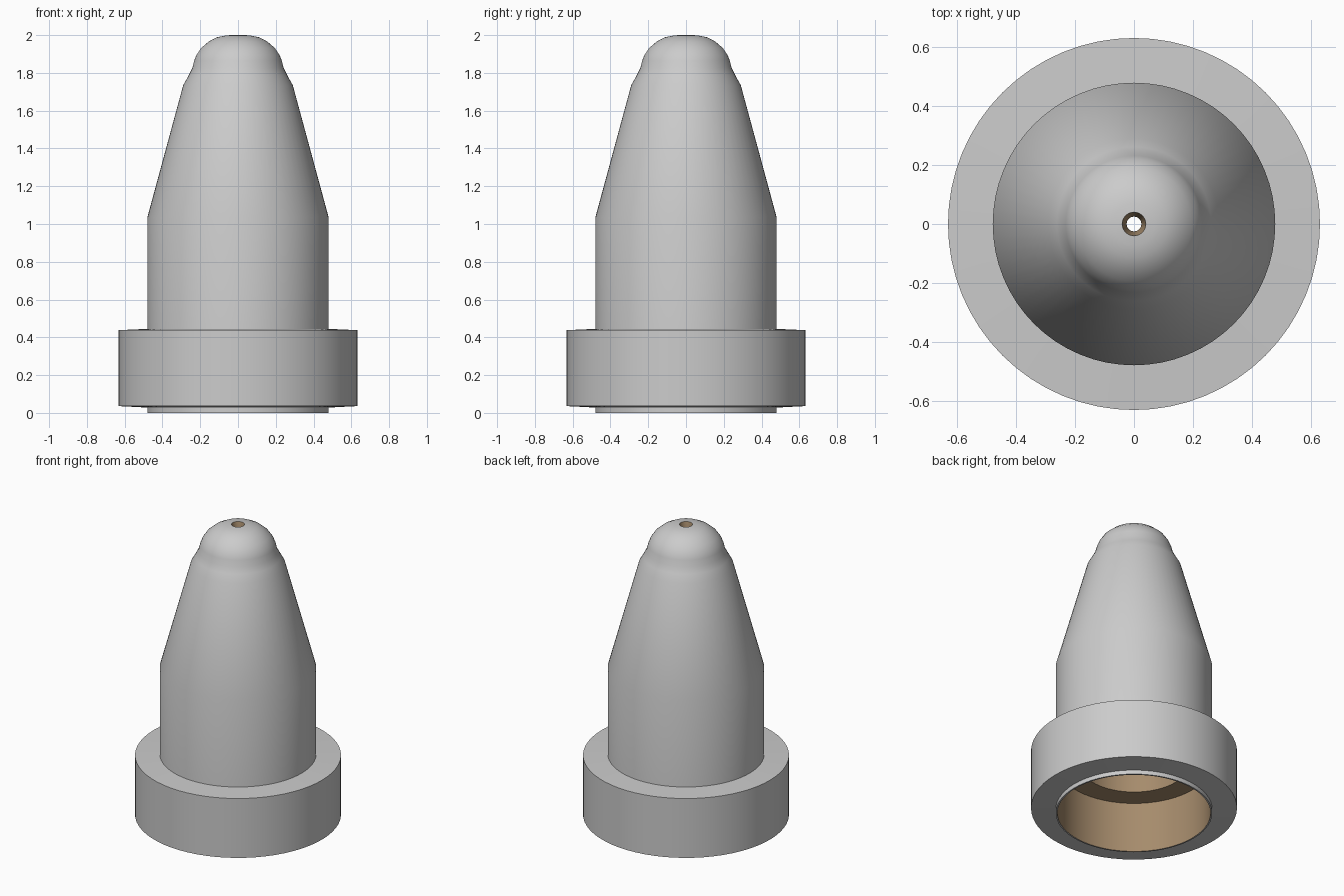
import bpy, bmesh, math

if "Cube" in bpy.data.objects:
    bpy.data.objects.remove(bpy.data.objects["Cube"])

SEGMENTS = 64

tan = bpy.data.materials.new("bore_tan")
tan.diffuse_color = (0.38, 0.26, 0.15, 1)
tan.use_nodes = True
tan.node_tree.nodes["Principled BSDF"].inputs["Base Color"].default_value = tan.diffuse_color


def revolve(name, profile, closed=False, material=None):
    """Spin an (r, z) profile around z; the surface faces right of its direction of travel."""
    bm = bmesh.new()
    rings = []
    for r, z in profile:
        rings.append([bm.verts.new((r * math.cos(a), r * math.sin(a), z))
                      for a in (2 * math.pi * i / SEGMENTS for i in range(SEGMENTS))])
    pairs = list(zip(rings, rings[1:]))
    if closed:
        pairs.append((rings[-1], rings[0]))
    for low, high in pairs:
        for i in range(SEGMENTS):
            j = (i + 1) % SEGMENTS
            bm.faces.new((low[i], low[j], high[j], high[i]))
    mesh = bpy.data.meshes.new(name)
    bm.to_mesh(mesh)
    bm.free()
    obj = bpy.data.objects.new(name, mesh)
    bpy.context.collection.objects.link(obj)
    if material:
        mesh.materials.append(material)
    bpy.ops.object.select_all(action='DESELECT')
    bpy.context.view_layer.objects.active = obj
    obj.select_set(True)
    bpy.ops.object.shade_smooth_by_angle(angle=math.radians(35))
    return obj


# Outer body: straight barrel, tapered cone, rounded tip
revolve("nozzle_body", [
    (0.47, 0), (0.48, 0), (0.48, 1.035), (0.29, 1.735), (0.262, 1.785),
    (0.242, 1.825), (0.232, 1.865), (0.22, 1.895), (0.195, 1.932),
    (0.155, 1.966), (0.114, 1.988), (0.07, 1.997), (0.04, 2.0)])

# Collar around the base, with slightly sloped ends
revolve("collar", [
    (0.478, 0.028), (0.632, 0.036), (0.632, 0.438), (0.478, 0.445)], closed=True)

# Stepped bore: small outlet, tapering chamber, shelf, wide socket
revolve("bore", [
    (0.04, 2.0), (0.025, 1.93), (0.025, 1.8), (0.33, 1.0),
    (0.33, 0.34), (0.47, 0.34), (0.47, 0)], material=tan)
